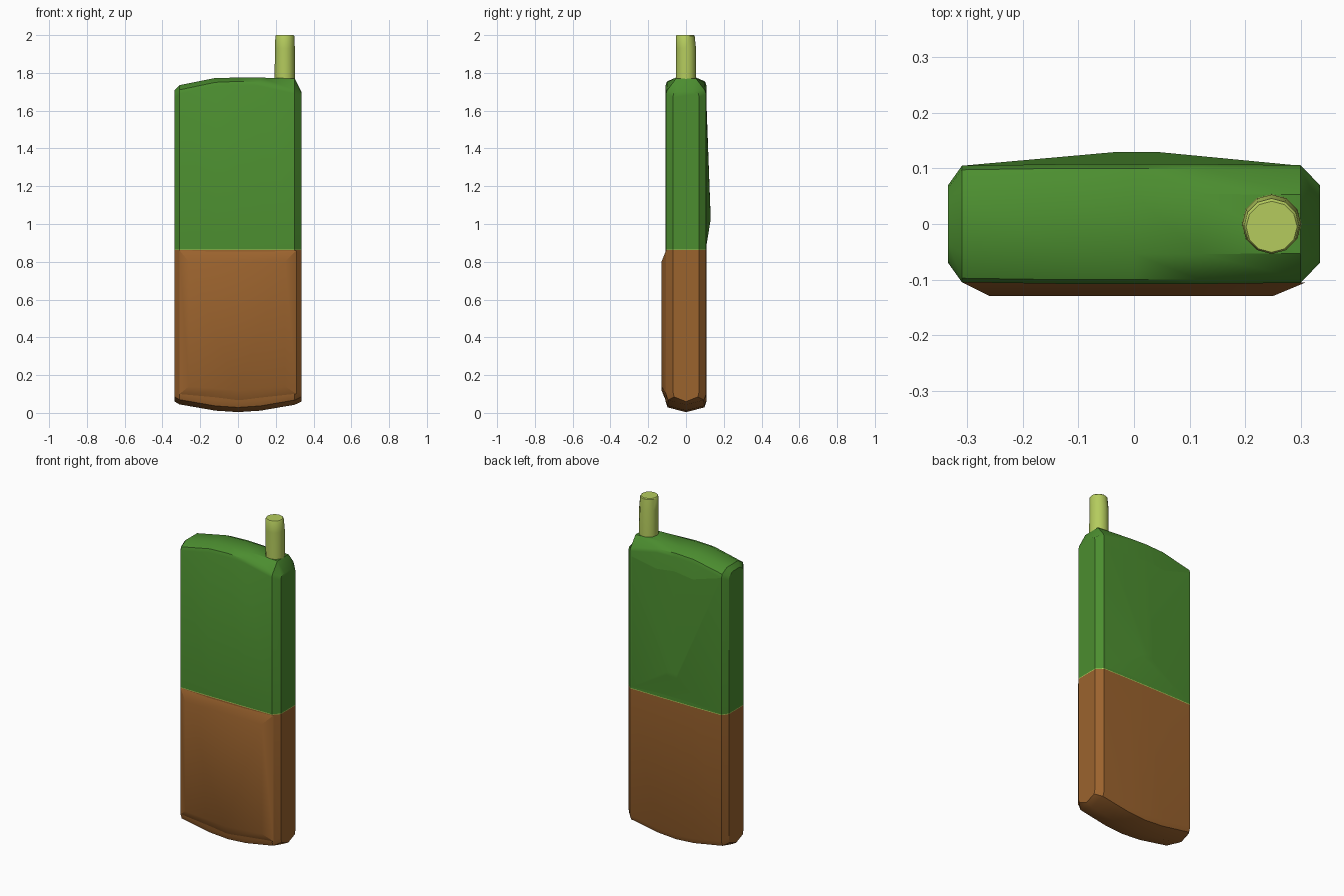
import bpy, bmesh, math

cube = bpy.data.objects.get("Cube")
if cube:
    bpy.data.objects.remove(cube, do_unlink=True)


def material(name, rgb):
    m = bpy.data.materials.new(name)
    m.use_nodes = True
    m.diffuse_color = (*rgb, 1)
    m.node_tree.nodes["Principled BSDF"].inputs["Base Color"].default_value = (*rgb, 1)
    return m


green = material("leaf green", (0.072, 0.27, 0.029))
brown = material("brown", (0.33, 0.125, 0.027))
lime = material("pale lime", (0.46, 0.6, 0.11))


def finish(bm, name, mats, angle=30):
    bmesh.ops.recalc_face_normals(bm, faces=bm.faces)
    mesh = bpy.data.meshes.new(name)
    bm.to_mesh(mesh)
    bm.free()
    for m in mats:
        mesh.materials.append(m)
    ob = bpy.data.objects.new(name, mesh)
    bpy.context.collection.objects.link(ob)
    bpy.ops.object.select_all(action='DESELECT')
    ob.select_set(True)
    bpy.context.view_layer.objects.active = ob
    bpy.ops.object.shade_smooth_by_angle(angle=math.radians(angle))
    return ob


def loft(bm, rings):
    loops = [[bm.verts.new(p) for p in ring] for ring in rings]
    n = len(loops[0])
    for a, b in zip(loops, loops[1:]):
        for i in range(n):
            j = (i + 1) % n
            bm.faces.new((a[i], a[j], b[j], b[i]))
    bm.faces.new(loops[0])
    bm.faces.new(loops[-1])


# Body: cross-sections from one side to the other
# (x, half depth, bottom, shoulder height, crest height)
stations = [
    (-0.335, 0.07, 0.06, 1.67, 1.71),
    (-0.31, 0.105, 0.045, 1.69, 1.735),
    (-0.12, 0.108, 0.012, 1.73, 1.773),
    (0, 0.108, 0.004, 1.735, 1.775),
    (0.12, 0.108, 0.012, 1.73, 1.775),
    (0.30, 0.106, 0.043, 1.69, 1.77),
    (0.335, 0.07, 0.06, 1.67, 1.70),
]


def section(x, h, low, shoulder, crest):
    half = [(0.9 * h, low + 0.025), (h, low + 0.055), (h, shoulder),
            (0.93 * h, shoulder + 0.02), (0.5 * h, crest)]
    back = [(x, y, z) for y, z in half]
    front = [(x, -y, z) for y, z in reversed(half)]
    return [(x, 0, low)] + back + front


SEAM = 0.864
bm = bmesh.new()
loft(bm, [section(*s) for s in stations])
for z in (SEAM - 0.002, SEAM + 0.002):
    geom = bm.verts[:] + bm.edges[:] + bm.faces[:]
    bmesh.ops.bisect_plane(bm, geom=geom, plane_co=(0, 0, z), plane_no=(0, 0, 1))
# Colours by height: lower half, seam, upper half
for f in bm.faces:
    d = f.calc_center_median().z - SEAM
    f.material_index = 2 if abs(d) < 0.002 else (0 if d > 0 else 1)
finish(bm, "body", [green, brown, lime])


# Raised panels: a base outline rising to a smaller outline
def panel(name, mat, base, raised, y_base, y_top):
    bm = bmesh.new()
    loft(bm, [[(x, y_base, z) for x, z in base],
              [(x, y_top, z) for x, z in raised]])
    finish(bm, name, [mat])


panel("front_lower_panel", brown,
      [(-0.31, 0.1), (0, 0.06), (0.31, 0.1), (0.31, 0.861), (-0.31, 0.861)],
      [(-0.26, 0.14), (0, 0.12), (0.25, 0.14), (0.25, 0.8), (-0.26, 0.8)],
      -0.105, -0.13)
panel("back_upper_bulge", green,
      [(-0.31, 0.867), (0.3, 0.867), (0.3, 1.69), (0, 1.73), (-0.31, 1.69)],
      [(-0.03, 1.02), (0.04, 1.02), (0.04, 1.04), (0, 1.05), (-0.03, 1.04)],
      0.105, 0.13)

# Antenna: short stub with a slightly tapered tip
bm = bmesh.new()
rings = []
for r, y, z in [(0.054, 0, 1.74), (0.053, 0, 1.93), (0.05, -0.004, 1.995), (0.046, -0.005, 2.0)]:
    turns = [math.tau * i / 12 for i in range(12)]
    rings.append([(0.248 + r * math.cos(t), y + r * math.sin(t), z) for t in turns])
loft(bm, rings)
finish(bm, "antenna", [lime], 35)
